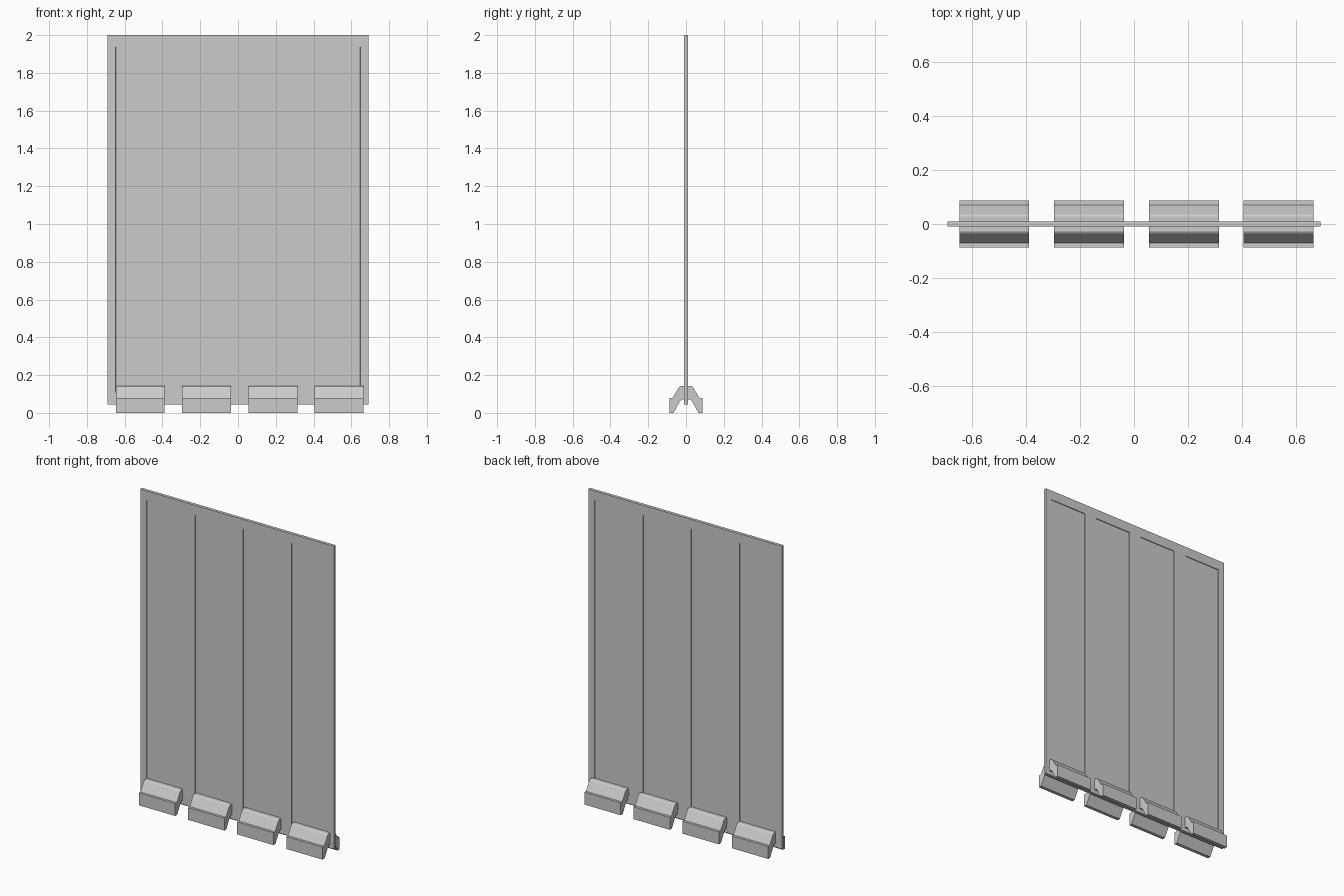
import bpy, bmesh

if "Cube" in bpy.data.objects:
    bpy.data.objects.remove(bpy.data.objects["Cube"])

W, BOTTOM, TOP, T = 0.691, 0.045, 2.0, 0.01   # half width, heights, half thickness


def new_object(name, bm):
    bmesh.ops.recalc_face_normals(bm, faces=bm.faces)
    mesh = bpy.data.meshes.new(name)
    bm.to_mesh(mesh)
    bm.free()
    obj = bpy.data.objects.new(name, mesh)
    bpy.context.collection.objects.link(obj)
    return obj


# Barrier panel: a thin slab gridded so that four tall fields can be recessed
def make_panel():
    bm = bmesh.new()
    pitch, half = 2 * W / 4, 0.129
    xs = [-W]
    for i in range(4):
        c = -W + pitch * (i + 0.5)
        xs += [c - half, c + half]
    xs.append(W)
    zs = [BOTTOM, BOTTOM + 0.062, TOP - 0.062, TOP]
    fields = []
    grids = []
    for y in (-T, T):
        grid = [[bm.verts.new((x, y, z)) for z in zs] for x in xs]
        grids.append(grid)
        for i in range(len(xs) - 1):
            for j in range(3):
                quad = [grid[i][j], grid[i + 1][j], grid[i + 1][j + 1], grid[i][j + 1]]
                face = bm.faces.new(quad if y < 0 else quad[::-1])
                if j == 1 and i % 2 == 1:
                    fields.append(face)
    # close the rim between both sides
    rims = []
    for g in grids:
        rims.append([c[0] for c in g] + g[-1][1:]
                    + [c[-1] for c in reversed(g[:-1])] + g[0][-2:0:-1])
    n = len(rims[0])
    for k in range(n):
        m = (k + 1) % n
        bm.faces.new((rims[0][k], rims[1][k], rims[1][m], rims[0][m]))
    bm.normal_update()
    # sink the fields on both sides
    for face in fields:
        depth = 0.005 if face.verts[0].co.y < 0 else -0.005
        bmesh.ops.inset_individual(bm, faces=[face], thickness=0.0002)
        for v in face.verts:
            v.co.y += depth
    return new_object("barrier_panel", bm)


# Foot: arched cross-section in y/z, mirrored and extruded along x
def make_foot(name, x0, width):
    right = [(0.027, 0.143), (0.036, 0.137), (0.071, 0.08), (0.087, 0.08),
             (0.087, 0.0), (0.066, 0.0), (0.034, 0.058), (0.024, 0.07)]
    outline = right + [(-y, z) for y, z in reversed(right)]
    bm = bmesh.new()
    face = bm.faces.new([bm.verts.new((x0, y, z)) for y, z in outline])
    ext = bmesh.ops.extrude_face_region(bm, geom=[face], use_keep_orig=True)
    verts = [g for g in ext["geom"] if isinstance(g, bmesh.types.BMVert)]
    bmesh.ops.translate(bm, verts=verts, vec=(width, 0, 0))
    return new_object(name, bm)


make_panel()
for i in range(4):
    make_foot(f"foot_{i + 1}", -0.647 + 0.351 * i, 0.259)
